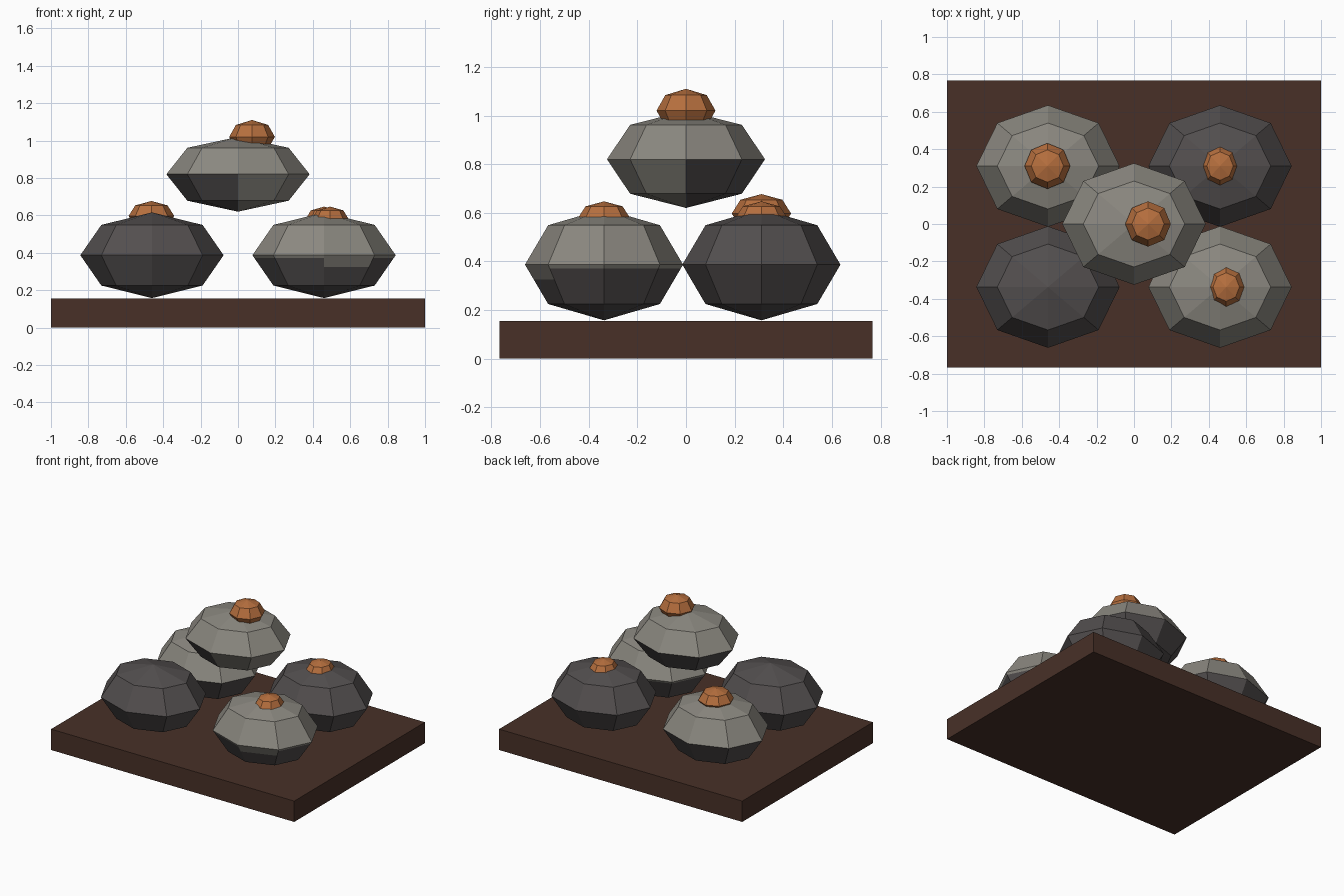
import bpy, bmesh
from mathutils import Matrix, Vector

if "Cube" in bpy.data.objects:
    bpy.data.objects.remove(bpy.data.objects["Cube"])


def srgb(r, g, b):
    lin = [((c / 255 + 0.055) / 1.055) ** 2.4 for c in (r, g, b)]
    return (*lin, 1.0)


def material(name, rgb):
    m = bpy.data.materials.new(name)
    m.diffuse_color = srgb(*rgb)
    m.use_nodes = True
    m.node_tree.nodes["Principled BSDF"].inputs["Base Color"].default_value = m.diffuse_color
    return m


WOOD = material("dark brown", (72, 48, 39))
COAL = material("charcoal grey", (83, 79, 79))
ASH = material("ash grey", (139, 136, 128))
EMBER = material("ember orange", (182, 111, 62))


def finish(name, bm, mats, rule=None):
    if rule:
        for f in bm.faces:
            f.material_index = rule(f.calc_center_median())
    mesh = bpy.data.meshes.new(name)
    bm.to_mesh(mesh)
    bm.free()
    for m in mats:
        mesh.materials.append(m)
    obj = bpy.data.objects.new(name, mesh)
    bpy.context.collection.objects.link(obj)
    return obj


def boulder(name, center, radii, mats, rule=None, cuts=()):
    """Eight-sided squashed ball; cuts are heights where colour changes."""
    bm = bmesh.new()
    mat = Matrix.Translation(center) @ Matrix.Diagonal((*radii, 1))
    bmesh.ops.create_uvsphere(bm, u_segments=8, v_segments=4, radius=1, matrix=mat)
    for z in cuts:
        bmesh.ops.bisect_plane(bm, geom=bm.verts[:] + bm.edges[:] + bm.faces[:],
                               plane_co=Vector((0, 0, z)), plane_no=Vector((0, 0, 1)))
    return finish(name, bm, mats, rule)


# Base slab
bm = bmesh.new()
bmesh.ops.create_cube(bm, size=1, matrix=Matrix.Translation((0, 0, 0.0775))
                      @ Matrix.Diagonal((2, 1.535, 0.155, 1)))
finish("base_slab", bm, [WOOD])

# Plain dark coals
R = (0.383, 0.325, 0.229)
boulder("front_left_coal", (-0.46, -0.337, 0.387), R, [COAL])
boulder("back_right_coal", (0.46, 0.31, 0.387), R, [COAL])

# Ash-covered coals: pale above, dark below
boulder("back_left_ashy_coal", (-0.46, 0.31, 0.387), R, [COAL, ASH],
        lambda c: int(c.z > 0.387))


def front_rule(c):
    # ash runs further down on one front facet
    front_facet = 0.46 < c.x < 0.72 and c.y < -0.56
    return int(c.z > 0.372 or (front_facet and c.z > 0.325))


boulder("front_right_ashy_coal", (0.46, -0.337, 0.387), R, [COAL, ASH],
        front_rule, cuts=(0.372, 0.325))

# Top coal: ash also covers its front right quarter underneath
boulder("top_ashy_coal", (0, 0, 0.82), (0.383, 0.325, 0.2), [COAL, ASH],
        lambda c: int(c.z > 0.82 or (c.x > 0 and c.y < 0)))

# Glowing embers
for name, center, radii in (
    ("top_ember", (0.075, 0, 1.02), (0.122, 0.121, 0.09)),
    ("back_left_ember", (-0.463, 0.31, 0.597), (0.122, 0.122, 0.08)),
    ("back_right_ember", (0.46, 0.31, 0.577), (0.1, 0.108, 0.07)),
    ("front_right_ember", (0.493, -0.337, 0.577), (0.1, 0.108, 0.07)),
):
    boulder(name, center, radii, [EMBER])
